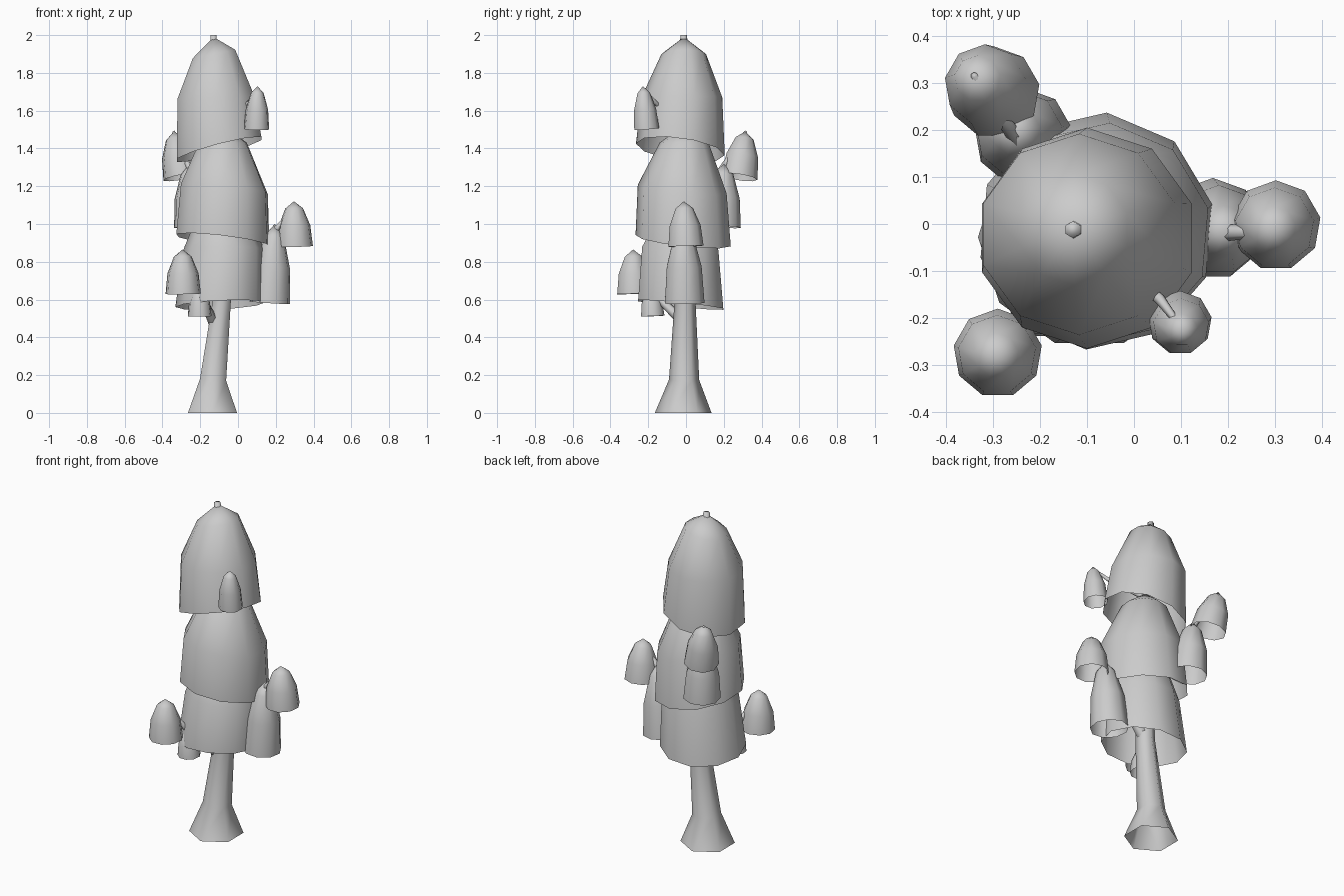
import bpy, math
from mathutils import Vector

if "Cube" in bpy.data.objects:
    bpy.data.objects.remove(bpy.data.objects["Cube"])


def make_object(name, verts, faces):
    mesh = bpy.data.meshes.new(name)
    mesh.from_pydata([tuple(v) for v in verts], [], faces)
    mesh.update()
    for p in mesh.polygons:
        p.use_smooth = True
    ob = bpy.data.objects.new(name, mesh)
    bpy.context.collection.objects.link(ob)
    return ob


def bridge(rows, n):
    return [(r * n + i, r * n + (i + 1) % n, (r + 1) * n + (i + 1) % n, (r + 1) * n + i)
            for r in range(rows - 1) for i in range(n)]


def bell(name, rings, apex, n=10, turn=90):
    """Open bell shell; each ring is (x, y, z, radius, slope in x, slope in y)."""
    verts = []
    for x, y, z, r, sx, sy in rings:
        for i in range(n):
            a = math.radians(turn) + 2 * math.pi * i / n
            dx, dy = r * math.cos(a), r * math.sin(a)
            verts.append((x + dx, y + dy, z + sx * dx + sy * dy))
    faces = bridge(len(rings), n)
    last = (len(rings) - 1) * n
    verts.append(apex)
    faces += [(last + i, last + (i + 1) % n, len(verts) - 1) for i in range(n)]
    return make_object(name, verts, faces)


def small_bell(name, rim, apex, radius, n=9, turn=90):
    c, a = Vector(rim), Vector(apex)
    d = a - c
    sx, sy = -d.x / d.z, -d.y / d.z
    rings = [(*c.lerp(a, t), radius * k, sx, sy)
             for t, k in ((0, 1), (0.46, 0.88), (0.84, 0.5))]
    return bell(name, rings, apex, n, turn)


def limb(name, path, n=6):
    """Tapered round limb; path points are (x, y, z, radius)."""
    pts = [Vector(p[:3]) for p in path]
    verts = []
    for k, p in enumerate(path):
        d = pts[min(k + 1, len(pts) - 1)] - pts[max(k - 1, 0)]
        if k == 0 and p[2] == 0:
            d = Vector((0, 0, 1))
        q = Vector((0, 0, 1)).rotation_difference(d.normalized())
        for i in range(n):
            a = math.pi / 2 + 2 * math.pi * i / n
            verts.append(pts[k] + q @ Vector((p[3] * math.cos(a), p[3] * math.sin(a), 0)))
    faces = bridge(len(path), n)
    faces.append(tuple(range(len(verts) - n, len(verts))))
    return make_object(name, verts, faces)


# trunk, running up through every tier to the tip
limb("trunk", [(-.135, -.015, 0, .15), (-.132, -.01, .175, .08), (-.085, -.005, .6, .055),
               (-.08, -.005, 1.1, .045), (-.11, -.01, 1.6, .03), (-.13, -.012, 2.0, .018)])

# three big foliage tiers
bell("foliage_lower", [(-.095, -.028, .572, .237, .05, -.1), (-.075, -.03, .87, .212, 0, -.05),
                       (-.08, -.01, 1.08, .12, 0, 0)], (-.082, -.005, 1.18), turn=72)
bell("foliage_middle", [(-.08, -.015, .912, .253, -.12, -.11), (-.072, -.02, 1.185, .236, -.1, -.09),
                        (-.08, -.01, 1.43, .13, 0, 0)], (-.085, -.005, 1.53), turn=85)
bell("foliage_top", [(-.1, -.03, 1.395, .235, .26, -.13), (-.117, -.022, 1.67, .214, .04, 0),
                     (-.127, -.012, 1.9, .118, .2, 0)], (-.13, -.011, 1.99))

# small foliage clumps: rim centre, apex, radius
clumps = {
    "clump_right_outer": ((.302, -.003, .882), (.296, -.012, 1.12), .096),
    "clump_right_inner": ((.168, -.01, .582), (.195, -.015, 1.0), .108),
    "clump_front_left": ((-.29, -.275, .63), (-.293, -.28, .865), .095),
    "clump_front_left_inner": ((-.203, -.178, .512), (-.205, -.185, .665), .064),
    "clump_back_outer": ((-.298, .28, 1.248), (-.34, .315, 1.49), .098),
    "clump_back_inner": ((-.235, .185, .985), (-.255, .2, 1.32), .105),
    "clump_front_right": ((.098, -.21, 1.502), (.103, -.228, 1.73), .068),
}
for name, (rim, apex, radius) in clumps.items():
    small_bell(name, rim, apex, radius)

# branches carrying the clumps
limb("branch_right", [(-.08, 0, .6, .035), (.2, -.018, .97, .018), (.317, -.018, 1.1, .007)])
limb("branch_front_left", [(-.13, -.01, .48, .03), (-.2, -.17, .63, .018), (-.293, -.28, .85, .007)])
limb("branch_back", [(-.09, 0, 1.0, .03), (-.26, .195, 1.3, .016), (-.341, .317, 1.49, .007)])
limb("branch_front_right", [(-.12, -.02, 1.52, .022), (.055, -.16, 1.64, .012), (.1, -.22, 1.71, .006)])
